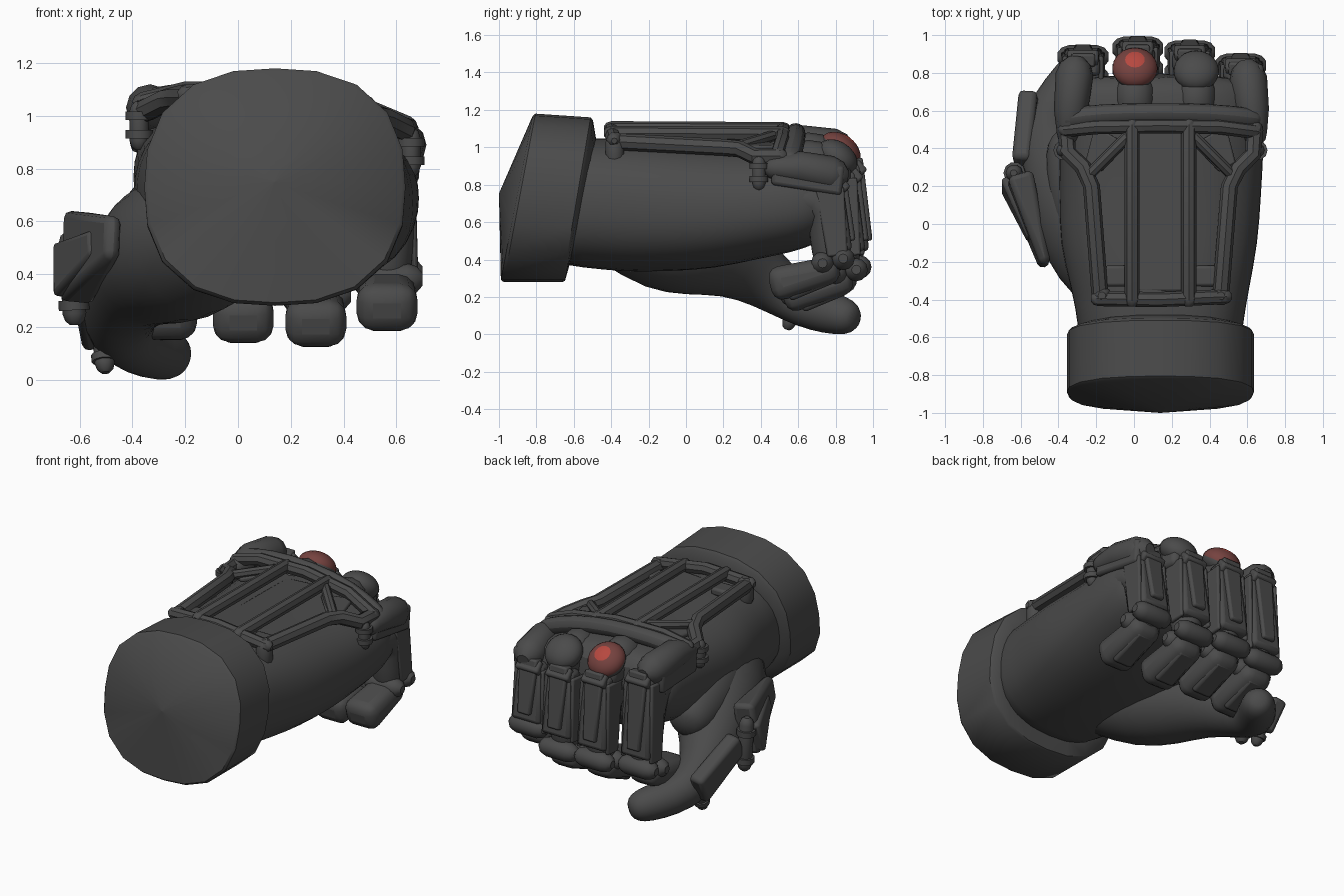
import bpy, bmesh, math
from mathutils import Vector as V

if "Cube" in bpy.data.objects:
    bpy.data.objects.remove(bpy.data.objects["Cube"])


def material(name, rgb):
    m = bpy.data.materials.new(name)
    m.diffuse_color = (*rgb, 1)
    m.use_nodes = True
    m.node_tree.nodes["Principled BSDF"].inputs["Base Color"].default_value = m.diffuse_color
    return m


GREY = material("dark_grey", (0.07, 0.07, 0.07))
DULL = material("dull_red", (0.18, 0.055, 0.05))
BRIGHT = material("bright_red", (0.47, 0.065, 0.05))


def finish(name, bm, bevel=0, subsurf=0, angle=40, mats=(GREY,)):
    bmesh.ops.recalc_face_normals(bm, faces=bm.faces)
    me = bpy.data.meshes.new(name)
    bm.to_mesh(me)
    bm.free()
    ob = bpy.data.objects.new(name, me)
    bpy.context.collection.objects.link(ob)
    for m in mats:
        me.materials.append(m)
    if bevel:
        b = ob.modifiers.new("bevel", 'BEVEL')
        b.width, b.segments = bevel, 3 if bevel > .05 else 2
    if subsurf:
        s = ob.modifiers.new("smooth", 'SUBSURF')
        s.levels = s.render_levels = subsurf
    bpy.ops.object.select_all(action='DESELECT')
    ob.select_set(True)
    bpy.context.view_layer.objects.active = ob
    bpy.ops.object.shade_smooth_by_angle(angle=math.radians(angle))
    return ob


def loft(name, rings, **kw):
    """Skin a list of equal point rings and cap both ends."""
    bm = bmesh.new()
    vs = [[bm.verts.new(p) for p in r] for r in rings]
    n = len(vs[0])
    for r, s in zip(vs, vs[1:]):
        for i in range(n):
            bm.faces.new((r[i], r[(i + 1) % n], s[(i + 1) % n], s[i]))
    bm.faces.new(vs[0])
    bm.faces.new(vs[-1])
    return finish(name, bm, **kw)


def squircle(cx, cz, rx, rz, y, n=20, p=2.5, shear=0, lean=0):
    out = []
    for i in range(n):
        a = math.tau * i / n
        c, s = math.cos(a), math.sin(a)
        k = (abs(c) ** p + abs(s) ** p) ** (-1 / p)
        out.append(V((cx + rx * c * k, y + lean * s * k, cz + rz * s * k + shear * rx * c * k)))
    return out


def tube(name, pts, sides=10, round_ends=True, **kw):
    """Round bar through (x, y, z, radius) points."""
    P = [(V(p[:3]), p[3]) for p in pts]
    T = []
    for i in range(len(P)):
        T.append((P[min(i + 1, len(P) - 1)][0] - P[max(i - 1, 0)][0]).normalized())
    items = [(p, r, t) for (p, r), t in zip(P, T)]
    if round_ends:
        (p, r, t), (q, s, w) = items[0], items[-1]
        items = [(p - t * r * .95, r * .4, t), (p - t * r * .6, r * .8, t)] + items + \
                [(q + w * s * .6, s * .8, w), (q + w * s * .95, s * .4, w)]
    rings, u = [], V((1, 0, 0)) if abs(T[0].x) < .8 else V((0, 1, 0))
    for p, r, t in items:
        u = (u - t * u.dot(t)).normalized()
        v = t.cross(u)
        rings.append([p + u * (r * math.cos(math.tau * i / sides)) +
                      v * (r * math.sin(math.tau * i / sides)) for i in range(sides)])
    return loft(name, rings, **kw)


def block(name, a, b, w0, w1, t0, t1, normal, bevel=.02):
    """Tapered bevelled bar from a to b; w across, t along the normal."""
    a, b = V(a), V(b)
    d = (b - a).normalized()
    n = V(normal)
    n = (n - d * n.dot(d)).normalized()
    s = d.cross(n)
    rings = [[p + s * w * i / 2 + n * t * j / 2 for i, j in ((1, 1), (-1, 1), (-1, -1), (1, -1))]
             for p, w, t in ((a, w0, t0), (b, w1, t1))]
    return loft(name, rings, bevel=bevel)


# wrist cuff: slanted band with a shallow cone at the back
loft("wrist_cuff", [
    squircle(.14, .75, .003, .003, -1),
    squircle(.14, .73, .482, .438, -.905, lean=.085),
    squircle(.14, .73, .495, .45, -.89, lean=.085),
    squircle(.14, .72, .495, .44, -.585, lean=.075),
    squircle(.14, .715, .482, .428, -.572, lean=.075),
    squircle(.14, .71, .40, .33, -.55, lean=.07)], angle=40)

# palm: rounded loft from wrist to knuckles
hand = [(-.75, .14, .705, .42, .34, 0), (-.55, .14, .705, .435, .345, 0),
        (-.35, .14, .69, .47, .36, 0), (-.1, .13, .69, .53, .355, -.03),
        (.15, .14, .69, .535, .34, -.05), (.4, .145, .72, .545, .31, -.07),
        (.56, .145, .735, .545, .295, -.08), (.69, .14, .755, .535, .27, -.08),
        (.8, .13, .765, .49, .22, -.08)]
loft("palm", [squircle(cx, cz, rx, rz, y, p=2.6, shear=k) for y, cx, cz, rx, rz, k in hand],
     subsurf=1, angle=60)

# thumb flesh
tube("thumb", [(-.02, -.38, .58, .22), (-.16, -.15, .52, .3), (-.28, .08, .48, .29),
               (-.39, .28, .40, .215), (-.455, .45, .28, .16), (-.45, .58, .185, .13),
               (-.38, .7, .13, .12), (-.28, .83, .1, .11)], sides=14, subsurf=1, angle=60)
# web between thumb and index finger
tube("thumb_web", [(-.12, -.2, .66, .2), (-.25, .12, .6, .23), (-.31, .36, .55, .17)],
     sides=12, subsurf=1, angle=60)

# thumb armour with hinge pins
block("thumb_base_plate", (-.47, -.22, .54), (-.61, .24, .46), .16, .36, .06, .14, (-1, -.3, .1), .035)
block("thumb_base_ridge", (-.54, -.08, .52), (-.67, .22, .41), .1, .22, .05, .08, (-1, -.3, .1), .02)
block("thumb_middle_plate", (-.59, .31, .40), (-.55, .66, .20), .17, .22, .1, .1, (-1, .1, -.2), .025)
for nm, a, b, r in (("thumb_hinge_pin", (-.635, .27, .52), (-.62, .27, .25), .045),
                    ("thumb_tip_pin", (-.52, .62, .25), (-.505, .55, .06), .038)):
    a, b = V(a), V(b)
    tube(nm, [(*a, r), (*b, r)])
    for f in (.2, .88):
        c, d = a.lerp(b, f - .07), a.lerp(b, f + .07)
        tube(nm + "_collar", [(*c, r * 1.3), (*d, r * 1.3)], round_ends=False)

# fingers: flesh, armour plates, hinge and curled tip
for nm, x, dy, top, low in (("index", -.27, -.045, 1.03, .0), ("middle", .02, 0, .97, -.01),
                            ("ring", .295, -.02, .93, -.025), ("little", .565, -.09, .88, .035)):
    tube(nm + "_finger", [(x, .62 + dy, top - .16, .12), (x, .80 + dy, top - .15, .115),
                          (x, .85 + dy, .62, .115), (x, .86 + dy, .42, .10)],
         sides=12, subsurf=1, angle=60)
    block(nm + "_front_plate", (x, .875 + dy, top - .06), (x, .935 + dy, .44), .18, .21, .1, .09,
          (0, 1, 0), .025)
    block(nm + "_front_strip", (x, .91 + dy, top - .03), (x, .975 + dy, .50), .13, .09, .07, .045,
          (0, 1, 0), .012)
    # short tab under the knuckle
    block(nm + "_top_tab", (x, .895 + dy, top - .05), (x, .95 + dy, top - .11), .16, .17, .06, .06,
          (0, .6, .8), .015)
    for s in (-1, 1):
        block(nm + "_side_plate", (x + s * .095, .86 + dy, top - .1), (x + s * .105, .9 + dy, .42),
              .15, .11, .025, .025, (1, 0, 0), .01)
    for y, z in ((.93, .37), (.82, .345)):
        tube(nm + "_hinge", [(x - .075, y + dy, z + low, .062), (x + .075, y + dy, z + low, .062)],
             sides=12)
    block(nm + "_tip", (x, .91 + dy, .32 + low), (x, .54 + dy, .225 + low), .21, .235, .14, .19,
          (0, 0, -1), .065)
    block(nm + "_tip_plate", (x, .88 + dy, .265 + low), (x, .64 + dy, .165 + low), .13, .14, .05, .05,
          (0, 0, -1), .02)

# middle knuckles: domed discs facing up and forward, one with a red target
for nm, x, y, z, red in (("middle_knuckle", .005, .825, .985, True), ("ring_knuckle", .33, .81, .945, False)):
    bm = bmesh.new()
    bmesh.ops.create_uvsphere(bm, u_segments=20, v_segments=14, radius=.12)
    pole = V((0, .6, .8)).normalized()
    q = V((0, 0, 1)).rotation_difference(pole)
    for f in bm.faces:
        h = f.calc_center_median().z / .12
        f.material_index = (2 if h > .9 else 1 if h > .1 else 0) if red else 0
    for v in bm.verts:
        v.co.z *= .7
        v.co = q @ v.co + V((x, y, z))
    finish(nm, bm, mats=(GREY, DULL, BRIGHT), angle=60)
    tube(nm + "_seat", [(x, .58, z - .03, .1), (x, .66, z - .01, .105), (x, .71, z - .02, .105)],
         sides=12)
    block(nm + "_socket", (x, .68, z - .07), (x, .88, z - .09), .2, .18, .12, .1, (0, 0, 1), .03)

# knuckle guard: cross bar with two forward arms
tube("guard_bar", [(-.34, .56, 1.05, .06), (-.18, .585, 1.08, .058), (.13, .59, 1.08, .055),
                   (.42, .585, 1.03, .058), (.62, .56, .94, .06)], sides=8, subsurf=1)
tube("guard_index_arm", [(-.35, .48, 1.01, .06), (-.335, .6, 1.03, .09), (-.315, .79, 1.0, .1)],
     sides=12)
tube("guard_little_arm", [(.64, .48, .89, .065), (.625, .6, .89, .09), (.605, .77, .855, .1)],
     sides=12)
block("guard_little_side", (.665, .46, .86), (.655, .84, .82), .12, .16, .05, .06, (1, 0, 0))
block("guard_index_side", (-.385, .46, .95), (-.375, .82, .95), .14, .18, .05, .06, (-1, 0, 0))

# frame on the back of the hand
rails = {
    "rear_bar": [(-.19, -.395, 1.08), (.13, -.40, 1.09), (.48, -.385, 1.04)],
    "front_bar": [(-.36, .50, 1.05), (-.2, .515, 1.09), (.14, .52, 1.09), (.45, .515, 1.04), (.64, .49, .96)],
    "inner_rail_left": [(-.01, -.40, 1.10), (-.01, .52, 1.095)],
    "inner_rail_right": [(.29, -.40, 1.075), (.29, .52, 1.07)],
    "outer_rail_left": [(-.18, -.38, 1.07), (-.225, .2, 1.07), (-.27, .3, 1.06), (-.35, .38, 1.02), (-.36, .5, 1.02)],
    "outer_rail_right": [(.46, -.37, 1.03), (.505, .2, 1.0), (.55, .29, .99), (.63, .37, .95), (.64, .5, .95)],
    "brace_left": [(-.24, .26, 1.07), (-.04, .46, 1.09)],
    "brace_right": [(.52, .26, 1.0), (.32, .46, 1.06)],
}
for nm, pts in rails.items():
    r = .045 if "outer" in nm else .03 if "brace" in nm else .04
    tube(nm, [(*p, r) for p in pts], sides=8)
for s, x, z in ((-1, -.17, 1.02), (1, .46, .98)):
    # foot, pad and brace plate on each side
    tube("frame_foot", [(x, -.38, z - .04, .052), (x, -.38, z + .05, .052)], sides=10)
    px = .14 + s * .23
    block("frame_pad", (px, -.33, z + .03), (px, -.22, z + .03), .13, .13, .05, .05, (0, 0, 1), .015)
    block("brace_plate", (.14 + s * .355, .3, z + .02), (.14 + s * .26, .47, z + .03), .1, .2, .03, .03,
          (s * .15, 0, 1), .01)
    # side bolts
    bx, bz = (-.375, .96) if s < 0 else (.655, .86)
    tube("side_bolt", [(bx, .39, bz - .055, .036), (bx, .39, bz + .06, .036)])
    for k in (-.03, .04):
        tube("side_bolt_collar", [(bx, .39, bz + k - .016, .052), (bx, .39, bz + k + .016, .052)],
             round_ends=False)
# raised skin panel under the frame
block("back_panel", (.14, -.36, 1.025), (.14, .5, 1.015), .26, .26, .05, .05, (-.06, 0, 1), .015)
